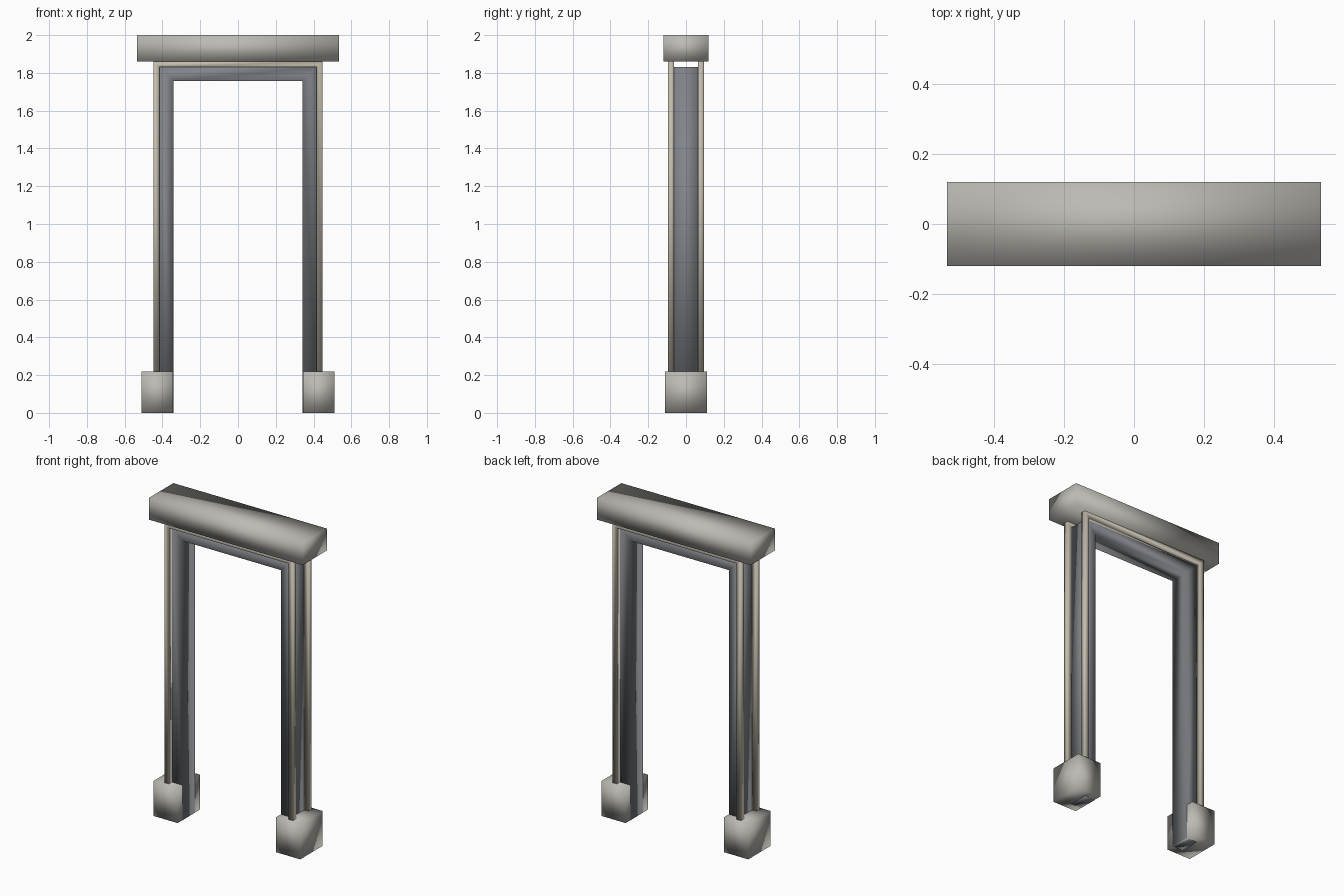
import bpy, bmesh

if "Cube" in bpy.data.objects:
    bpy.data.objects.remove(bpy.data.objects["Cube"])


def material(name, color):
    m = bpy.data.materials.new(name)
    m.diffuse_color = (*color, 1)
    m.use_nodes = True
    m.node_tree.nodes["Principled BSDF"].inputs["Base Color"].default_value = m.diffuse_color
    return m


stone = material("pale_stone", (0.50, 0.49, 0.45))
trim = material("cream_trim", (0.55, 0.51, 0.42))
metal = material("dark_grey", (0.22, 0.23, 0.25))


def finish(name, bm, mat):
    bmesh.ops.recalc_face_normals(bm, faces=bm.faces)
    for f in bm.faces:
        f.smooth = True  # soft gradients across the blocks
    me = bpy.data.meshes.new(name)
    bm.to_mesh(me)
    bm.free()
    me.materials.append(mat)
    ob = bpy.data.objects.new(name, me)
    bpy.context.collection.objects.link(ob)
    return ob


def block(name, lo, hi, mat):
    bm = bmesh.new()
    bmesh.ops.create_cube(bm, size=1)
    for v in bm.verts:
        v.co = [(a + b) / 2 + c * (b - a) for a, b, c in zip(lo, hi, v.co)]
    return finish(name, bm, mat)


def portal(name, inner, outer, z0, z_in, z_out, y0, y1, mat):
    """Upside-down U with mitred corners, extruded from y0 to y1."""
    bm = bmesh.new()
    ins = [(-inner, z0), (-inner, z_in), (inner, z_in), (inner, z0)]
    out = [(-outer, z0), (-outer, z_out), (outer, z_out), (outer, z0)]
    a = [bm.verts.new((x, y0, z)) for x, z in ins]
    b = [bm.verts.new((x, y0, z)) for x, z in out]
    faces = [bm.faces.new((a[i], a[i + 1], b[i + 1], b[i])) for i in range(3)]
    geom = bmesh.ops.extrude_face_region(bm, geom=faces, use_keep_orig=True)["geom"]
    for v in geom:
        if isinstance(v, bmesh.types.BMVert):
            v.co.y = y1
    return finish(name, bm, mat)


# Door lining: two posts and a lintel
portal("door_lining", 0.342, 0.416, 0, 1.757, 1.83, -0.063, 0.063, metal)

# Thin trim around the lining, front and back
for name, s in (("front_trim", -1), ("back_trim", 1)):
    portal(name, 0.416, 0.447, 0.22, 1.83, 1.861, s * 0.063, s * 0.094, trim)

# Plinth blocks under the posts
for name, s in (("left_plinth", -1), ("right_plinth", 1)):
    x0, x1 = sorted((s * 0.343, s * 0.511))
    block(name, (x0, -0.111, 0), (x1, 0.111, 0.22), stone)

# Heavy cap beam
block("cap_beam", (-0.534, -0.12, 1.861), (0.534, 0.12, 2.0), stone)
